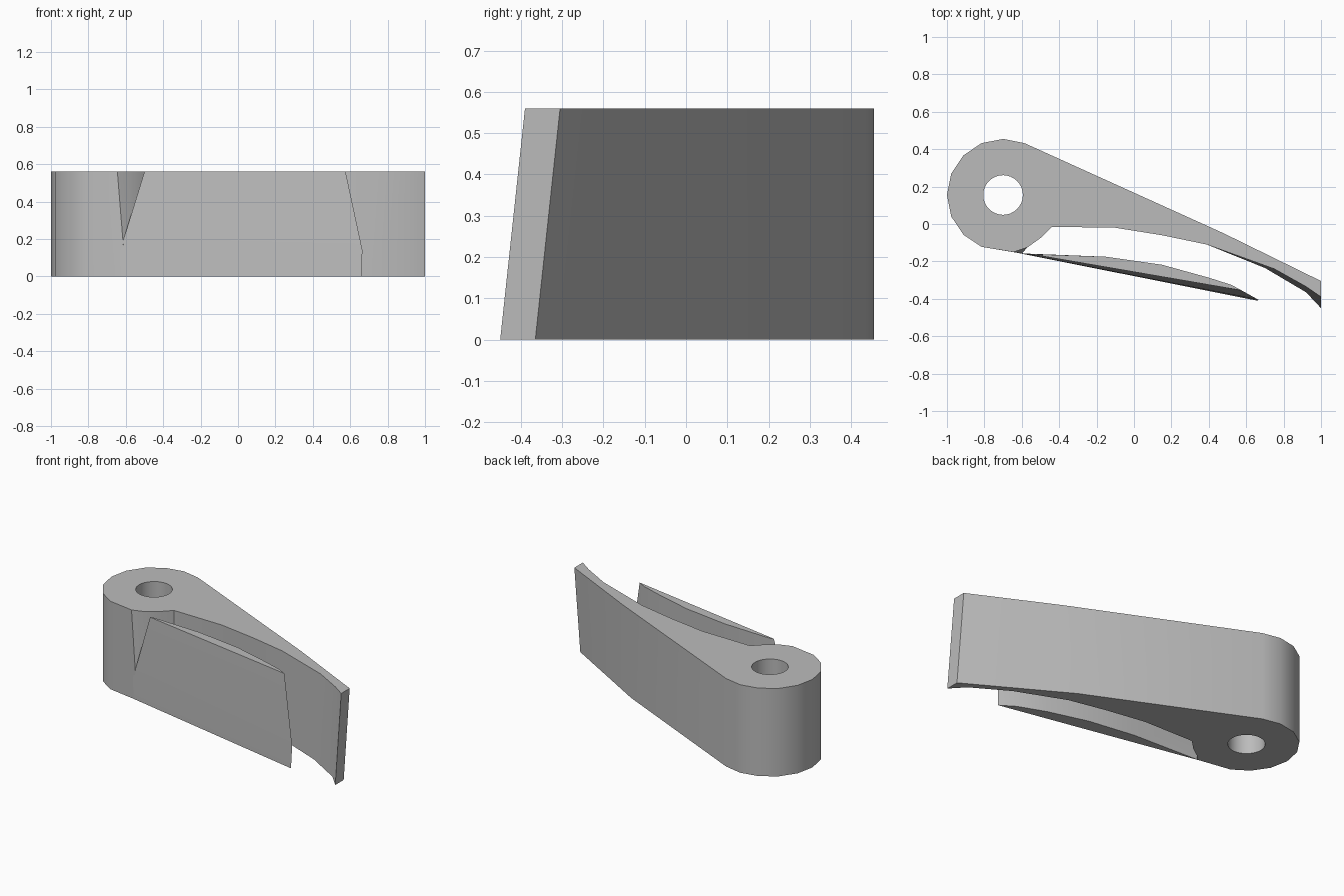
import bpy, bmesh, math
from mathutils import Vector

HEIGHT = 0.56
HUB = Vector((-0.7, 0.155))

cube = bpy.data.objects.get("Cube")
if cube:
    bpy.data.objects.remove(cube, do_unlink=True)

grey = bpy.data.materials.new("plain grey")
grey.use_nodes = True
COLOUR = (0.5, 0.5, 0.5, 1)
grey.diffuse_color = COLOUR
grey.node_tree.nodes["Principled BSDF"].inputs["Base Color"].default_value = COLOUR


def arc(radius, start, end, steps):
    """Points on a circle around the hub centre, angles in degrees."""
    angles = [math.radians(start + (end - start) * i / steps) for i in range(steps + 1)]
    return [(HUB.x + radius * math.cos(a), HUB.y + radius * math.sin(a)) for a in angles]


def loft(name, levels):
    """Closed solid through matching outlines, given as (z, points)."""
    bm = bmesh.new()
    rings = [[bm.verts.new((x, y, z)) for x, y in points] for z, points in levels]
    for low, high in zip(rings, rings[1:]):
        for i in range(len(low)):
            j = (i + 1) % len(low)
            bm.faces.new((low[i], low[j], high[j], high[i]))
    bm.faces.new(list(reversed(rings[0])))
    bm.faces.new(rings[-1])
    bmesh.ops.recalc_face_normals(bm, faces=bm.faces[:])
    mesh = bpy.data.meshes.new(name)
    bm.to_mesh(mesh)
    bm.free()
    mesh.materials.append(grey)
    obj = bpy.data.objects.new(name, mesh)
    bpy.context.collection.objects.link(obj)
    return obj


def smooth(obj):
    bpy.ops.object.select_all(action="DESELECT")
    obj.select_set(True)
    bpy.context.view_layer.objects.active = obj
    bpy.ops.object.shade_smooth_by_angle(angle=math.radians(30))


# Hub and tapering arm, whose tip leans forward towards the bottom
hub_arc = arc(0.3, 67.5, 247.5, 8)
notch = [(-0.57, -0.125), (-0.5, -0.075), (-0.44, -0.015)]
inner = [(-0.1, -0.02), (0.15, -0.06), (0.39, -0.11)]
tip_low = [(0.7, -0.235), (0.92, -0.365), (1, -0.45), (1, -0.365), (0.4, -0.02)]
tip_high = [(0.75, -0.24), (0.92, -0.335), (1, -0.39), (1, -0.305), (0.48, -0.05)]
arm = loft("hub_and_arm", [
    (0, hub_arc + [(-0.6, -0.158)] + notch + inner + tip_low),
    (HEIGHT, hub_arc + [(-0.645, -0.15)] + notch + inner + tip_high),
])

# Pivot hole
cutter = loft("pivot_cutter", [(z, arc(0.106, 0, 348.75, 31)) for z in (-0.1, HEIGHT + 0.1)])
hole = arm.modifiers.new("pivot hole", "BOOLEAN")
hole.object = cutter
hole.solver = "EXACT"
bpy.context.view_layer.objects.active = arm
bpy.ops.object.modifier_apply(modifier=hole.name)
bpy.data.objects.remove(cutter, do_unlink=True)
smooth(arm)

# Thin curved blade, its ends slanting with height
curve = [(0.4, -0.287), (0.15, -0.218), (-0.15, -0.175)]
blade = loft("front_blade", [
    (0, [(-0.65, -0.149), (0.66, -0.41), (0.57, -0.352)] + curve + [(-0.58, -0.158)]),
    (0.14, [(-0.63, -0.153), (0.665, -0.405), (0.56, -0.348)] + curve + [(-0.57, -0.16)]),
    (HEIGHT, [(-0.5, -0.17), (0.575, -0.355), (0.52, -0.325)] + curve + [(-0.48, -0.163)]),
])
smooth(blade)
